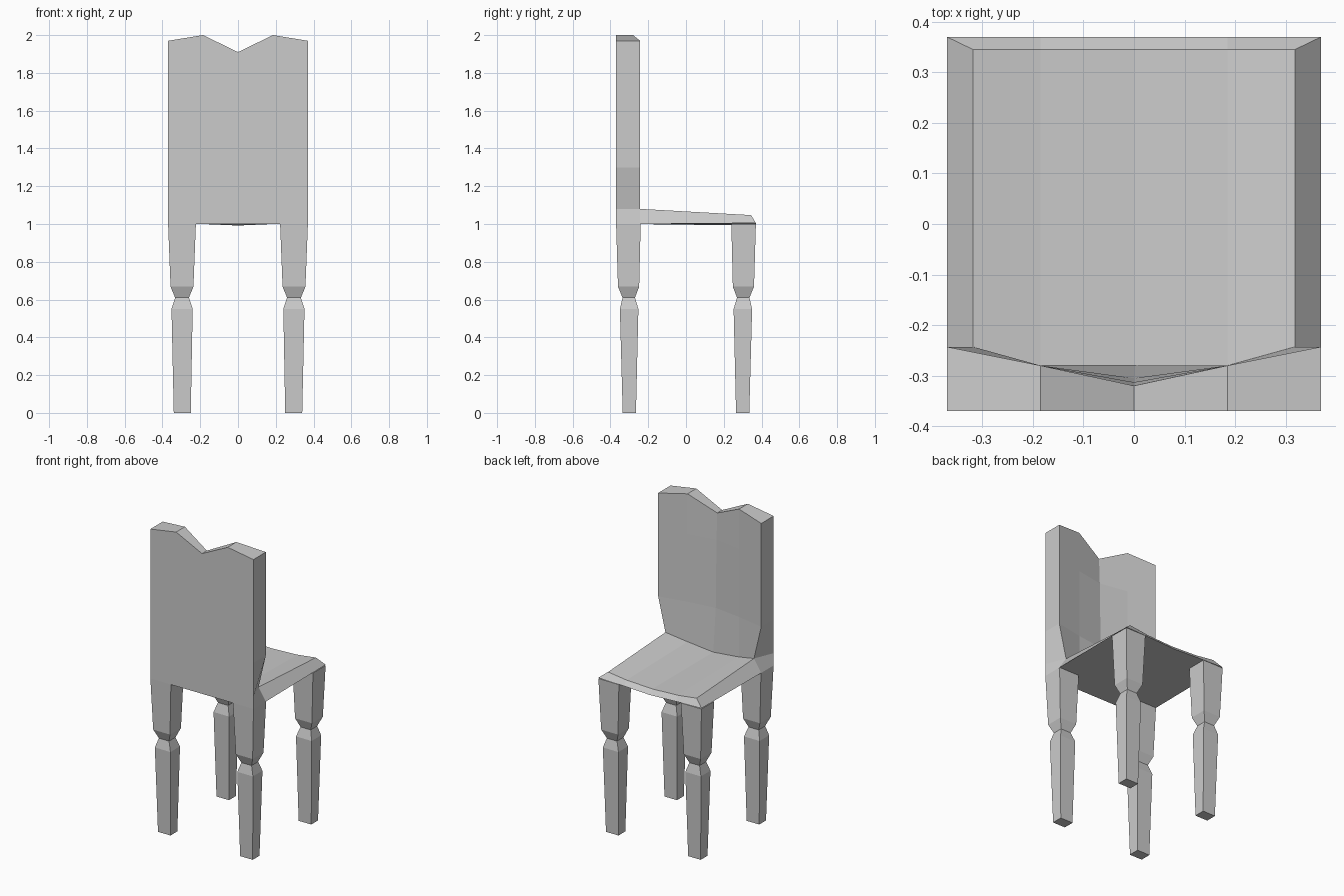
import bpy, bmesh

if "Cube" in bpy.data.objects:
    bpy.data.objects.remove(bpy.data.objects["Cube"])


def finish(name, bm):
    bmesh.ops.recalc_face_normals(bm, faces=bm.faces)
    mesh = bpy.data.meshes.new(name)
    bm.to_mesh(mesh)
    bm.free()
    obj = bpy.data.objects.new(name, mesh)
    bpy.context.collection.objects.link(obj)


def bridge(bm, a, b):
    n = len(a)
    for i in range(n):
        bm.faces.new((a[i], a[(i + 1) % n], b[(i + 1) % n], b[i]))


# Seat and backrest: L-shaped side profiles skinned across the width
def profile(x, seat_x, under, front_z, join, y_low, y_mid, y_top, top):
    back = -0.37
    y_join, z_join = join
    return [
        (x, back, 1.0), (x, y_join, 1.0), (x, 0.37, under),        # underside
        (seat_x, 0.345, front_z), (seat_x, y_join, z_join),        # seat top
        (x, y_low, 1.30), (x, y_mid, 1.74), (x, y_top, top),       # backrest front
        (x, back, top), (x, back, 1.74), (x, back, 1.30), (x, back, 1.08),
    ]


edge = (0.37, 0.318, 1.005, 1.047, (-0.243, 1.08), -0.243, -0.243, -0.243, 1.97)
middle = (0.185, 0.185, 1.0, 1.03, (-0.28, 1.04), -0.28, -0.28, -0.28, 2.0)
centre = (0.0, 0.0, 0.992, 1.022, (-0.28, 1.022), -0.305, -0.313, -0.32, 1.91)


def flip(p):
    return (-p[0], -p[1]) + p[2:]


bm = bmesh.new()
columns = [[bm.verts.new(co) for co in profile(*p)]
           for p in (flip(edge), flip(middle), centre, middle, edge)]
for a, b in zip(columns, columns[1:]):
    bridge(bm, a, b)
for col in (columns[0], columns[-1]):
    for quad in ((1, 2, 3, 4), (0, 1, 4, 11), (11, 4, 5, 10),
                 (10, 5, 6, 9), (9, 6, 7, 8)):
        bm.faces.new([col[i] for i in quad])
finish("seat_and_backrest", bm)

# Legs: square rings (z, x inner, x outer, y inner, y outer) with a pinched neck
rings = [
    (0.0, 0.25, 0.34, 0.265, 0.335),
    (0.55, 0.24, 0.352, 0.252, 0.35),
    (0.61, 0.26, 0.333, 0.27, 0.336),
    (0.668, 0.236, 0.357, 0.248, 0.36),
    (1.0, 0.223, 0.37, 0.24, 0.37),
]


def leg(name, sx, sy):
    bm = bmesh.new()
    loops = [[bm.verts.new((sx * x, sy * y, z))
              for x, y in ((x0, y0), (x1, y0), (x1, y1), (x0, y1))]
             for z, x0, x1, y0, y1 in rings]
    for a, b in zip(loops, loops[1:]):
        bridge(bm, a, b)
    bm.faces.new(loops[0])
    bm.faces.new(loops[-1])
    finish(name, bm)


for sx, side in ((-1, "left"), (1, "right")):
    leg("seat_end_leg_" + side, sx, 1)
    leg("backrest_leg_" + side, sx, -1)
